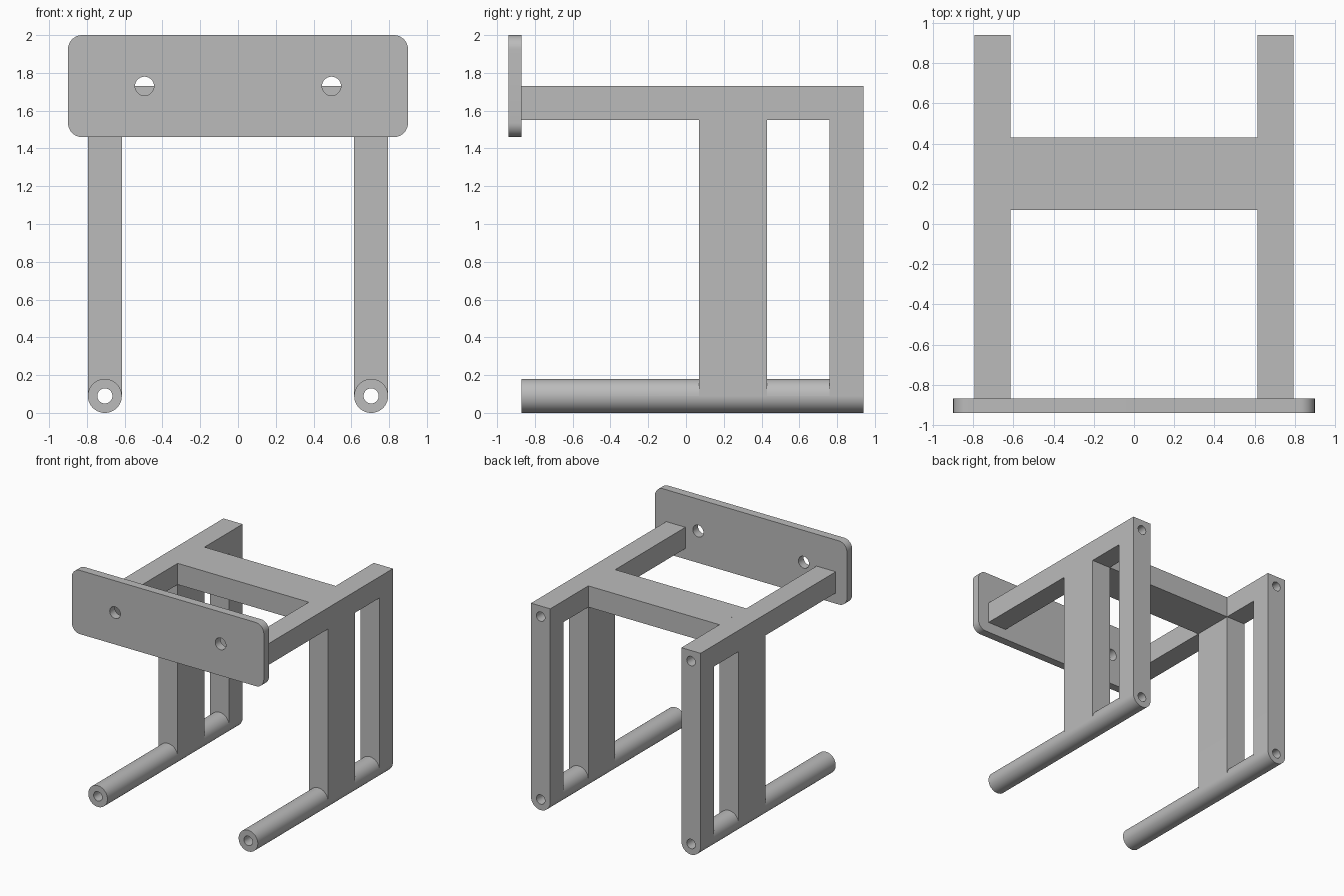
import bpy, bmesh, math
from mathutils import Matrix, Vector

if "Cube" in bpy.data.objects:
    bpy.data.objects.remove(bpy.data.objects["Cube"], do_unlink=True)

grey = bpy.data.materials.new("plain grey")
grey.use_nodes = True
COLOR = (0.5, 0.5, 0.5, 1)
grey.diffuse_color = COLOR
grey.node_tree.nodes["Principled BSDF"].inputs["Base Color"].default_value = COLOR

FRONT, BACK = -0.87, 0.94        # rail ends
SIDE, R = 0.705, 0.09            # rail centre and half thickness
BEAM_Z, HOLE = 1.64, 0.04


def finish(name, bm):
    bmesh.ops.recalc_face_normals(bm, faces=bm.faces)
    mesh = bpy.data.meshes.new(name)
    bm.to_mesh(mesh)
    bm.free()
    mesh.materials.append(grey)
    ob = bpy.data.objects.new(name, mesh)
    bpy.context.collection.objects.link(ob)
    return ob


def box(name, x, y, z):
    bm = bmesh.new()
    bmesh.ops.create_cube(bm, size=1)
    for v in bm.verts:
        v.co = Vector([(a + b) / 2 + c * (b - a) for (a, b), c in zip((x, y, z), v.co)])
    return finish(name, bm)


def rod(name, x, z, radius, y0, y1, sides=48):
    bm = bmesh.new()
    place = Matrix.Translation((x, (y0 + y1) / 2, z)) @ Matrix.Rotation(math.pi / 2, 4, 'X')
    bmesh.ops.create_cone(bm, cap_ends=True, segments=sides, radius1=radius,
                          radius2=radius, depth=y1 - y0, matrix=place)
    return finish(name, bm)


def combine(ob, others, operation):
    # apply each boolean, then drop the helper
    for other in others:
        mod = ob.modifiers.new("join", 'BOOLEAN')
        mod.operation, mod.solver, mod.object = operation, 'EXACT', other
        bpy.context.view_layer.update()
        mesh = bpy.data.meshes.new_from_object(
            ob.evaluated_get(bpy.context.evaluated_depsgraph_get()))
        ob.modifiers.clear()
        ob.data = mesh
        bpy.data.objects.remove(other, do_unlink=True)


def smooth(ob):
    bpy.ops.object.select_all(action='DESELECT')
    ob.select_set(True)
    bpy.context.view_layer.objects.active = ob
    bpy.ops.object.shade_smooth_by_angle(angle=math.radians(30))


# Side frames: top beam, two uprights and a hollow lower tube
for side, name in ((1, "left"), (-1, "right")):
    cx = side * SIDE
    width = (cx - R, cx + R)
    frame = rod(name + "_side_frame", cx, R, R, FRONT, BACK)
    parts = [box("upright", width, (0.07, 0.43), (R, BEAM_Z)),
             box("back_post", width, (0.76, BACK), (R, BEAM_Z)),
             box("beam", width, (FRONT, BACK), (BEAM_Z - R, BEAM_Z + R))]
    combine(frame, parts, 'UNION')
    bores = [rod("tube_bore", cx, R, HOLE, FRONT - 0.1, BACK + 0.1, 32),
             rod("beam_bore", cx, BEAM_Z, HOLE, FRONT + 0.02, BACK + 0.1, 32)]
    combine(frame, bores, 'DIFFERENCE')
    smooth(frame)

# Crossbar between the beams
inner = SIDE - R
box("crossbar", (-inner, inner), (0.07, 0.43), (BEAM_Z - R, BEAM_Z + R))

# Front plate with rounded corners and two screw holes
plate = box("front_plate", (-0.9, 0.9), (-0.94, FRONT), (1.46, 2.0))
bm = bmesh.new()
bm.from_mesh(plate.data)
corners = [e for e in bm.edges if abs(e.verts[0].co.y - e.verts[1].co.y) > 0.01]
bmesh.ops.bevel(bm, geom=corners, offset=0.075, segments=10, profile=0.5, affect='EDGES')
bm.to_mesh(plate.data)
bm.free()
combine(plate, [rod("screw_hole", x, 1.73, 0.05, -1.1, -0.7, 32) for x in (-0.495, 0.495)],
        'DIFFERENCE')
smooth(plate)
